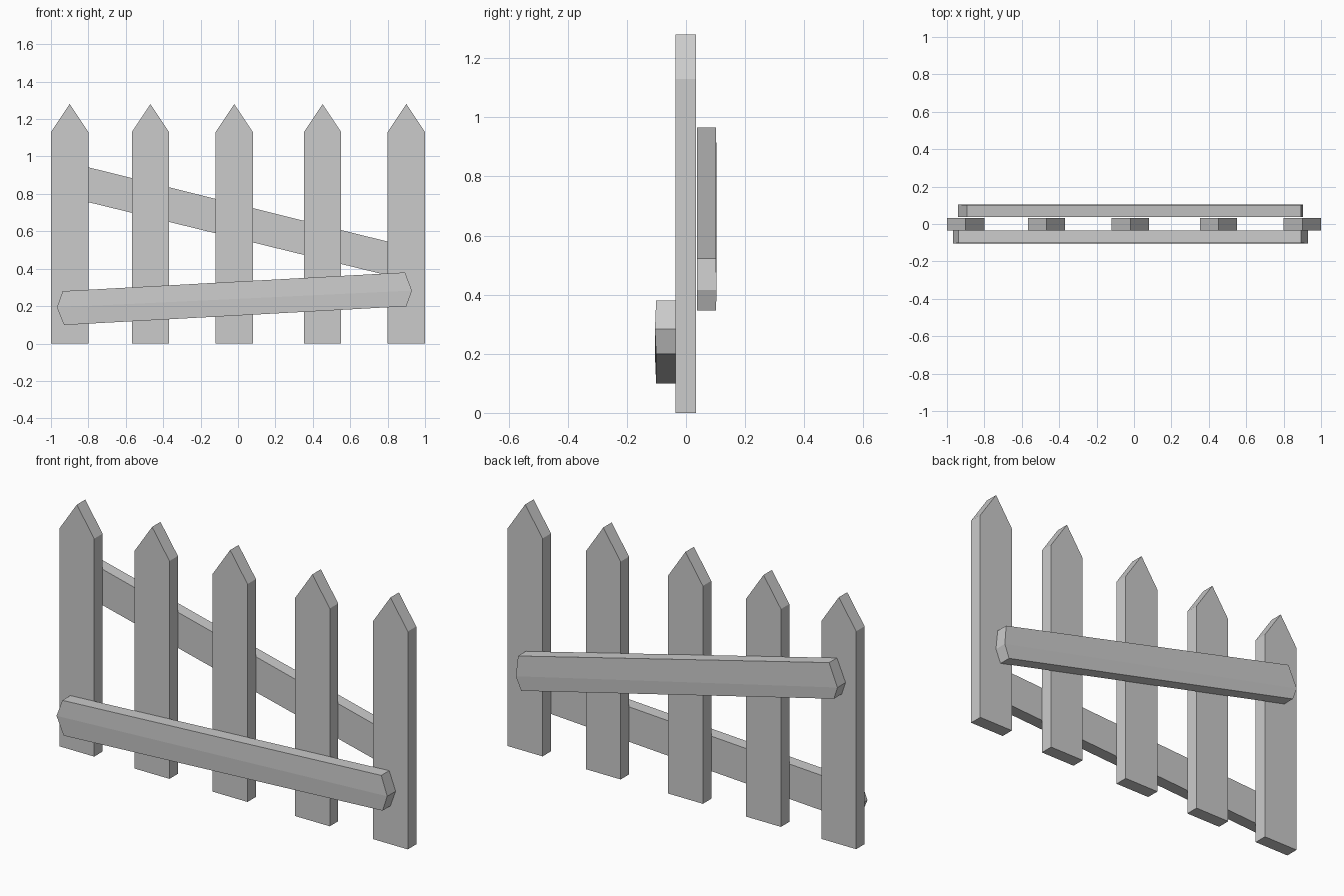
import bpy, bmesh

if "Cube" in bpy.data.objects:
    bpy.data.objects.remove(bpy.data.objects["Cube"])


def plank(name, outline, y0, y1, tips=(), bulge=0.0):
    """Extrude an x/z outline from y0 to y1; y1 is the outer face.
    tips: pair of outline indices pushed outward and joined by a soft ridge."""
    bm = bmesh.new()
    inner = [bm.verts.new((x, y0, z)) for x, z in outline]
    outer = [bm.verts.new((x, y1 + (bulge if i in tips else 0), z))
             for i, (x, z) in enumerate(outline)]
    n = len(outline)
    bm.faces.new(inner)
    for i in range(n):
        j = (i + 1) % n
        bm.faces.new((inner[i], inner[j], outer[j], outer[i]))
    if tips:
        a, b = tips
        bm.faces.new(outer[a:b + 1])
        bm.faces.new(outer[b:] + outer[:a + 1])
    else:
        bm.faces.new(outer)
    bmesh.ops.recalc_face_normals(bm, faces=bm.faces)
    mesh = bpy.data.meshes.new(name)
    bm.to_mesh(mesh)
    bm.free()
    obj = bpy.data.objects.new(name, mesh)
    bpy.context.collection.objects.link(obj)
    return obj


# Five pointed pickets
for i, x in enumerate((-0.9, -0.468, -0.02, 0.452, 0.9)):
    plank(f"picket_{i + 1}",
          [(x - 0.1, 0), (x + 0.1, 0), (x + 0.1, 1.13), (x, 1.28), (x - 0.1, 1.13)],
          0.033, -0.036)

# Low front rail, rising to the right
plank("front_rail",
      [(-0.968, 0.193), (-0.937, 0.28), (0.893, 0.38),
       (0.93, 0.283), (0.9, 0.199), (-0.93, 0.099)],
      -0.036, -0.101, tips=(0, 3), bulge=-0.004)

# Back rail, falling to the right
plank("back_rail",
      [(-0.942, 0.85), (-0.892, 0.965), (0.893, 0.522),
       (0.904, 0.415), (0.875, 0.346), (-0.92, 0.785)],
      0.037, 0.101, tips=(0, 3), bulge=0.003)
